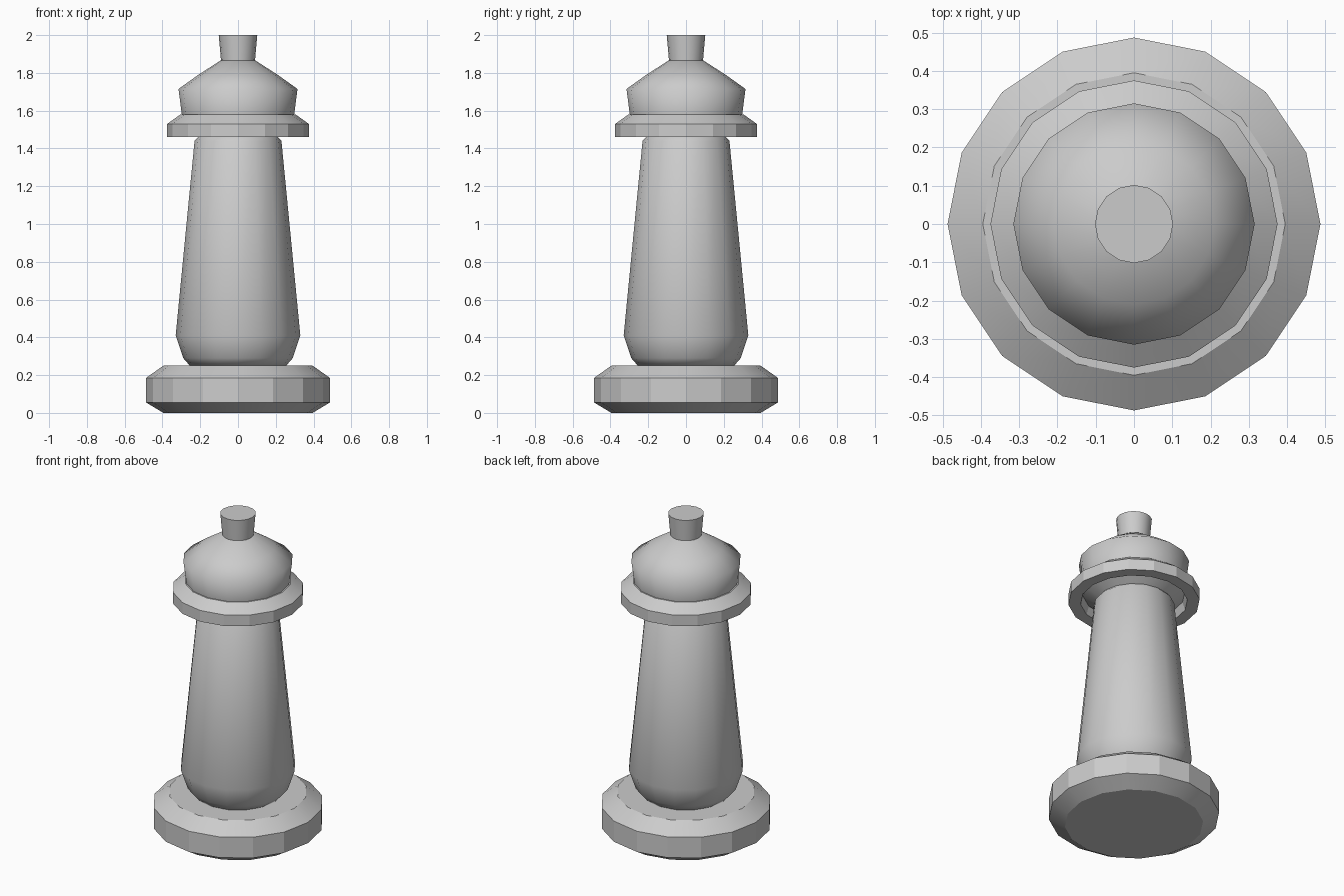
import bpy, bmesh, math

if "Cube" in bpy.data.objects:
    bpy.data.objects.remove(bpy.data.objects["Cube"])

SIDES = 16


def lathe(name, profile, angle=30):
    """Revolve (radius, z) points around z, closed with flat caps."""
    bm = bmesh.new()
    rings = []
    for r, z in profile:
        rings.append([bm.verts.new((r * math.cos(2 * math.pi * i / SIDES),
                                    r * math.sin(2 * math.pi * i / SIDES), z))
                      for i in range(SIDES)])
    for a, b in zip(rings, rings[1:]):
        for i in range(SIDES):
            j = (i + 1) % SIDES
            bm.faces.new((a[i], a[j], b[j], b[i]))
    bm.faces.new(rings[0][::-1])
    bm.faces.new(rings[-1])
    bmesh.ops.recalc_face_normals(bm, faces=bm.faces)
    mesh = bpy.data.meshes.new(name)
    bm.to_mesh(mesh)
    bm.free()
    ob = bpy.data.objects.new(name, mesh)
    bpy.context.collection.objects.link(ob)
    bpy.ops.object.select_all(action='DESELECT')
    bpy.context.view_layer.objects.active = ob
    ob.select_set(True)
    bpy.ops.object.shade_smooth_by_angle(angle=math.radians(angle))
    return ob


# Chamfered foot disc
lathe("base", [(0.395, 0), (0.487, 0.055), (0.487, 0.185), (0.395, 0.25)], 20)

# Tapered column with rounded bottom and a flare tucked under the collar
lathe("column", [(0.255, 0.25), (0.29, 0.29), (0.33, 0.41), (0.23, 1.44),
                 (0.212, 1.46), (0.29, 1.51)], 50)

# Collar with a recessed underside
lathe("collar", [(0.29, 1.51), (0.305, 1.46), (0.375, 1.46), (0.375, 1.53),
                 (0.305, 1.58)], 20)

# Domed head
lathe("head", [(0.297, 1.575), (0.315, 1.715), (0.21, 1.79), (0.09, 1.867)], 70)

# Small flared knob
lathe("knob", [(0.09, 1.865), (0.102, 2.0)], 30)
